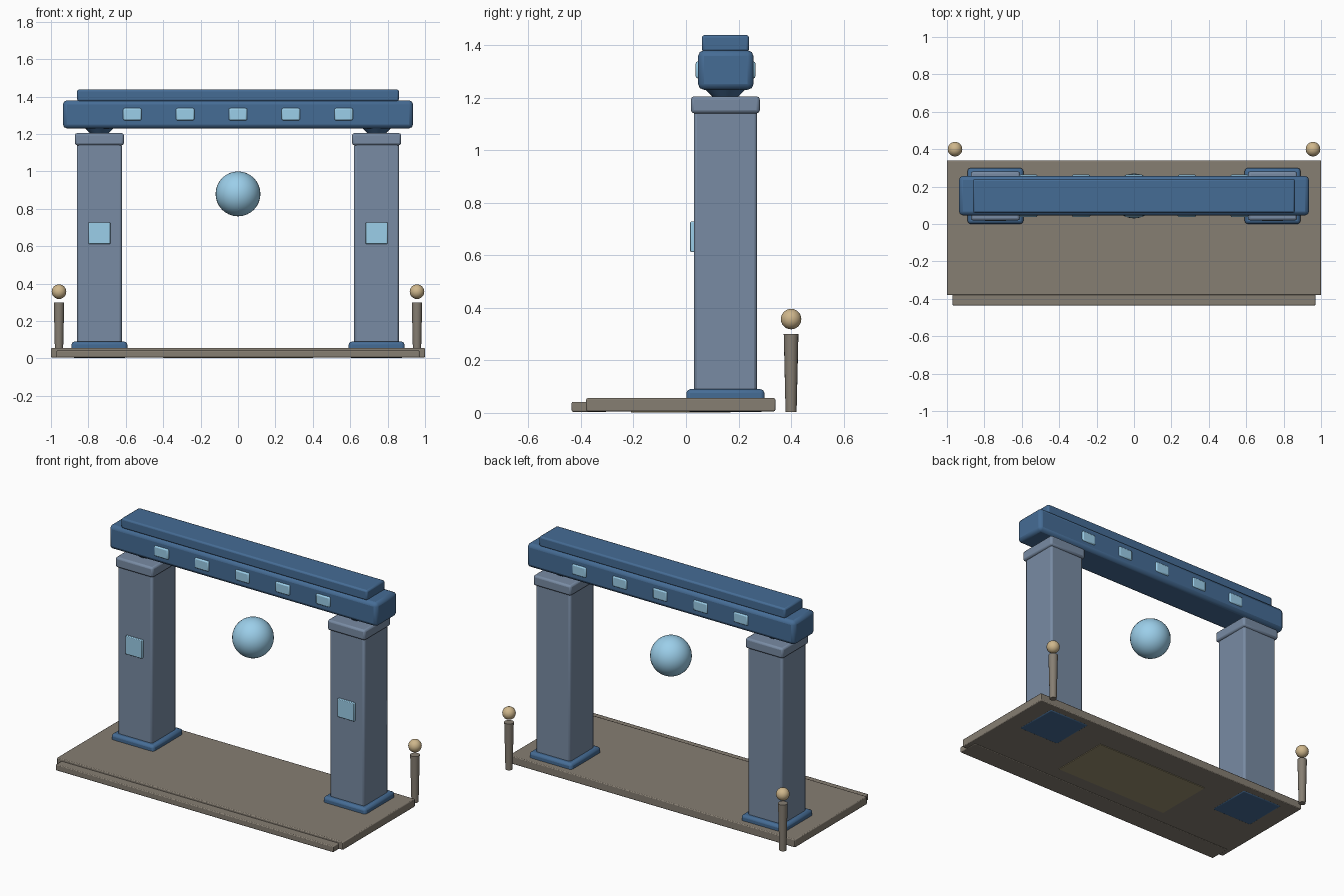
import bpy
from math import radians

if "Cube" in bpy.data.objects:
    bpy.data.objects.remove(bpy.data.objects["Cube"])


def material(name, rgb):
    m = bpy.data.materials.new(name)
    m.diffuse_color = (*rgb, 1)
    m.use_nodes = True
    m.node_tree.nodes["Principled BSDF"].inputs["Base Color"].default_value = m.diffuse_color
    return m


BLUE = material("deep_blue", (0.06, 0.15, 0.30))
STEEL = material("blue_grey", (0.19, 0.26, 0.37))
STONE = material("warm_stone", (0.24, 0.21, 0.17))
GLOW = material("pale_blue", (0.33, 0.62, 0.82))
GOLD = material("sand_gold", (0.62, 0.47, 0.26))
RUG = material("dull_gold", (0.33, 0.28, 0.16))


def finish(name, mat):
    o = bpy.context.object
    o.name = name
    o.data.materials.append(mat)
    bpy.ops.object.shade_smooth_by_angle(angle=radians(35))
    return o


def box(name, x, y, z, mat, bevel=0.0, segments=2):
    """Box from (min, max) pairs with rounded edges."""
    bpy.ops.mesh.primitive_cube_add(size=1, location=[sum(r) / 2 for r in (x, y, z)])
    bpy.context.object.scale = [r[1] - r[0] for r in (x, y, z)]
    bpy.ops.object.transform_apply(location=False, rotation=False, scale=True)
    o = finish(name, mat)
    if bevel:
        b = o.modifiers.new("bevel", 'BEVEL')
        b.width, b.segments = bevel, segments
    return o


def ball(name, loc, r, mat, segments=32, rings=16):
    bpy.ops.mesh.primitive_uv_sphere_add(segments=segments, ring_count=rings, radius=r, location=loc)
    return finish(name, mat)


def cone(name, x, y, z, r_low, r_high, mat, sides=24):
    bpy.ops.mesh.primitive_cone_add(vertices=sides, radius1=r_low, radius2=r_high,
                                    depth=z[1] - z[0], location=(x, y, sum(z) / 2))
    return finish(name, mat)


def around(c, half):
    return (c - half, c + half)


# Platform, front step and inlay on the underside
box("platform", (-1, 1), (-0.38, 0.34), (0.006, 0.056), STONE, 0.005)
box("front_step", (-0.97, 0.97), (-0.435, -0.30), (0.004, 0.042), STONE, 0.005)
box("centre_inlay", (-0.4, 0.4), (-0.21, 0.17), (0.002, 0.05), RUG)

CY = 0.15
for side, s in (("left", -1), ("right", 1)):
    px = s * 0.741
    # Pillar with foot, capital and flared neck
    box(f"{side}_pillar_foot", around(px, 0.149), around(CY, 0.149), (0.003, 0.09), BLUE, 0.015)
    box(f"{side}_pillar", around(px, 0.12), around(CY, 0.12), (0.06, 1.15), STEEL, 0.012)
    box(f"{side}_capital", around(px, 0.131), around(CY, 0.131), (1.14, 1.205), STEEL, 0.012)
    cone(f"{side}_neck", px, CY, (1.20, 1.245), 0.045, 0.09, BLUE)
    # Lit panel on the pillar front
    box(f"{side}_pillar_panel", around(px, 0.058), (0.016, 0.045), (0.612, 0.728), GLOW, 0.004)
    # Small post with ball finial behind the platform
    cone(f"{side}_post", s * 0.957, 0.4, (0.004, 0.30), 0.021, 0.028, STONE, 16)
    ball(f"{side}_post_ball", (s * 0.957, 0.4, 0.357), 0.039, GOLD, 24, 12)

# Beam and top slab
box("lintel_beam", (-0.936, 0.936), (0.046, 0.257), (1.23, 1.38), BLUE, 0.022)
box("top_slab", (-0.86, 0.86), (0.06, 0.24), (1.375, 1.438), BLUE, 0.01)

# Row of lights showing on both faces of the beam
for i in range(5):
    lx = (i - 2) * 0.2825
    for face, y in (("front", (0.037, 0.06)), ("back", (0.24, 0.264))):
        box(f"beam_light_{face}_{i + 1}", around(lx, 0.049), y, (1.273, 1.338), GLOW, 0.008)

# Floating orb
ball("hanging_orb", (0, CY, 0.88), 0.12, GLOW, 32, 16)
